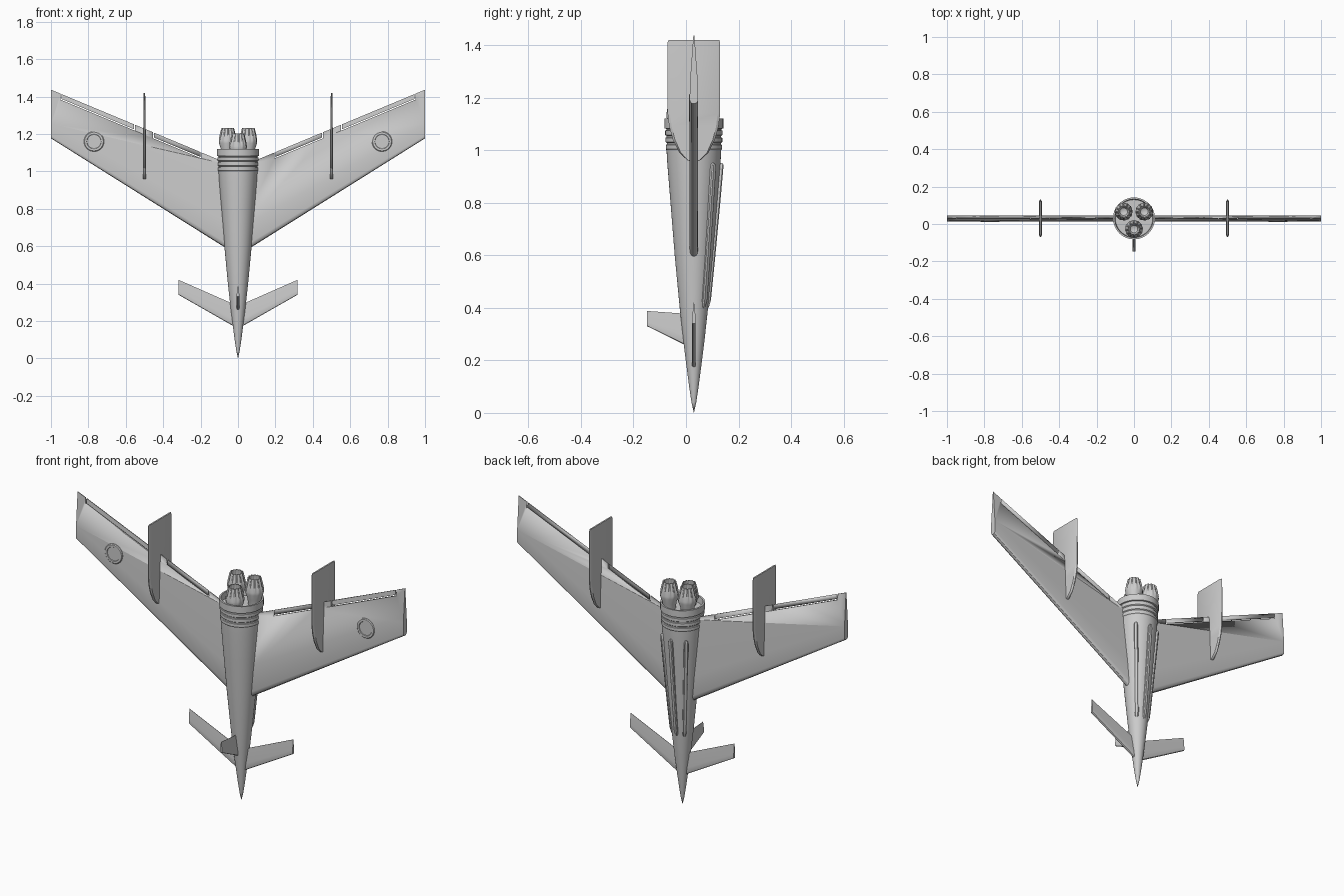
import bpy, bmesh
from math import sin, cos, pi, radians
from mathutils import Vector

if "Cube" in bpy.data.objects:
    bpy.data.objects.remove(bpy.data.objects["Cube"])

YC = 0.03  # fuselage axis


def finish(name, bm, angle=30):
    bmesh.ops.remove_doubles(bm, verts=bm.verts, dist=1e-5)
    bmesh.ops.recalc_face_normals(bm, faces=bm.faces)
    me = bpy.data.meshes.new(name)
    bm.to_mesh(me)
    bm.free()
    ob = bpy.data.objects.new(name, me)
    bpy.context.collection.objects.link(ob)
    bpy.ops.object.select_all(action='DESELECT')
    bpy.context.view_layer.objects.active = ob
    ob.select_set(True)
    bpy.ops.object.shade_smooth_by_angle(angle=radians(angle))
    return ob


def loft(name, sections, angle=30):
    """Bridge closed sections with equal point counts and cap both ends."""
    bm = bmesh.new()
    rows = [[bm.verts.new(p) for p in s] for s in sections]
    n = len(rows[0])
    for a, b in zip(rows, rows[1:]):
        for i in range(n):
            j = (i + 1) % n
            bm.faces.new((a[i], a[j], b[j], b[i]))
    bm.faces.new(rows[0])
    bm.faces.new(rows[-1])
    return finish(name, bm, angle)


def lathe(name, profile, x=0, y=YC, segs=48, flute=None):
    """Revolve (radius, z) about a vertical axis; flute scales every other petal."""
    bm = bmesh.new()
    rows = []
    for k, (r, z) in enumerate(profile):
        row = []
        for i in range(segs):
            f = flute[k] if flute and i % 4 > 1 else 1
            a = 2 * pi * i / segs
            row.append(bm.verts.new((x + r * f * cos(a), y + r * f * sin(a), z)))
        rows.append(row)
    for a, b in zip(rows, rows[1:]):
        for i in range(segs):
            j = (i + 1) % segs
            bm.faces.new((a[i], a[j], b[j], b[i]))
    bmesh.ops.remove_doubles(bm, verts=bm.verts, dist=1e-5)
    return finish(name, bm)


FOIL = [(0, .003), (.008, .55), (.025, .85), (.06, 1), (.3, .95), (1, .12)]


def foil(span, lead, trail, t, place):
    """Wedge section with a rounded leading edge, placed by place(span, offset, z)."""
    c = trail - lead
    pts = [(t * h, lead + f * c) for f, h in FOIL]
    pts += [(-t * h, lead + f * c) for f, h in reversed(FOIL)]
    return [place(span, o, z) for o, z in pts]


def prism(name, pts, y0, y1):
    return loft(name, [[(x, y0, z) for x, z in pts], [(x, y1, z) for x, z in pts]])


def lead(x): return 0.55 + 0.627 * x
def trail(x): return 1.02 + 0.417 * x


# Fuselage with stepped tail rings and an open engine bay
hull = [(0, 0), (.009, .04), (.018, .1), (.031, .2), (.041, .28), (.054, .4), (.073, .6),
        (.089, .8), (.102, .96), (.104, 1.0)]
for z, r in ((1.0, .107), (1.027, .108), (1.054, .109)):
    hull += [(r, z + .004), (r, z + .02), (r - .004, z + .022), (r - .004, z + .027)]
hull += [(.112, 1.083), (.112, 1.12), (.103, 1.12), (.1, 1.085), (0, 1.085)]
lathe("fuselage", hull)

# Three fluted engine nozzles
nozzle = [(.03, 1.07), (.036, 1.12), (.046, 1.15), (.048, 1.165), (.043, 1.195), (.034, 1.232),
          (.029, 1.232), (.036, 1.18), (.02, 1.14), (0, 1.13)]
flutes = [1, 1, 1, .95, .9, .86, .9, 1, 1, 1]
for i, (x, y, dz) in enumerate(((-.055, .066, 0), (.055, .066, 0), (0, -.027, -.03))):
    lathe(f"engine_nozzle_{i + 1}", [(r, z + dz) for r, z in nozzle], x, y, 48, flutes)

# Fuselage strakes: rounded rails along the back
for i, deg in enumerate((45, 90, 135)):
    a = radians(deg)
    out = Vector((cos(a), sin(a), 0))
    side = Vector((-sin(a), cos(a), 0))
    secs = []
    for z, r, w in ((.395, .05, .003), (.405, .056, .008), (.43, .063, .011), (.6, .08, .011),
                    (.8, .0985, .011), (.93, .11, .011), (.945, .11, .008), (.952, .107, .003)):
        base = Vector((0, YC, z))
        shape = [(-1, -.014), (-1, -.004), (-.6, 0), (.6, 0), (1, -.004), (1, -.014)]
        secs.append([base + side * w * u + out * (r + 0.002 + v) for u, v in shape])
    loft(f"back_strake_{i + 1}", secs)

for s, label in ((-1, "left"), (1, "right")):
    flat = lambda x, o, z: (s * x, YC + o, z)

    # Swept wing with slots round the two control surfaces
    wing = loft(f"{label}_wing", [foil(x, lead(x), trail(x), .016, flat) for x in (.02, 1.0)])
    for k, (x0, x1) in enumerate(((.195, .455), (.55, .95))):
        g, d = .006, .032
        slot = [(x0, trail(x0) + .02), (x0, trail(x0) - d), (x1, trail(x1) - d), (x1, trail(x1) + .02),
                (x1 - g, trail(x1) + .02), (x1 - g, trail(x1 - g) - d + g),
                (x0 + g, trail(x0 + g) - d + g), (x0 + g, trail(x0) + .02)]
        cutter = prism(f"{label}_slot_cutter_{k + 1}", [(s * x, z) for x, z in slot], -.1, .2)
        cutter.hide_render = True
        cutter.hide_set(True)
        m = wing.modifiers.new("slot", 'BOOLEAN')
        m.operation = 'DIFFERENCE'
        m.solver = 'EXACT'
        m.object = cutter

    # Foreplane near the nose
    loft(f"{label}_foreplane", [foil(x, a, b, .007, flat)
                                for x, a, b in ((.01, .165, .285), (.317, .34, .42))])

    # Vertical wing fin with rounded lower edge, thin toward the top
    half = [(.0, .955), (.025, .962), (.055, .99), (.08, 1.04), (.094, 1.09), (.1, 1.14)]
    secs = []
    for h, z in half + [(.1, 1.41), (.096, 1.42)]:
        t = .008 if z < 1.2 else .004
        h = max(h, .004)
        secs.append([(s * .5 + u * t, YC + v * h, z) for u, v in
                     ((-1, -.9), (-.3, -1), (.3, -1), (1, -.9), (1, .9), (.3, 1), (-.3, 1), (-1, .9))])
    loft(f"{label}_wing_fin", secs)

    # Round badge plate with a raised ring on the front of the wing
    bm = bmesh.new()
    rows = []
    for r, y in ((.054, .03), (.054, .015), (.05, .011), (.039, .011), (.037, .014), (.0, .014)):
        rows.append([bm.verts.new((s * .77 + r * cos(2 * pi * i / 32), y,
                                   1.16 + r * sin(2 * pi * i / 32))) for i in range(32)])
    for a, b in zip(rows, rows[1:]):
        for i in range(32):
            bm.faces.new((a[i], a[i - 1], b[i - 1], b[i]))
    finish(f"{label}_wing_disc", bm)

# Small fin on the front of the nose
stand = lambda y, o, z: (o, y, z)
loft("nose_fin", [foil(y, a, b, .007, stand) for y, a, b in ((.02, .247, .376), (-.148, .33, .388))])
